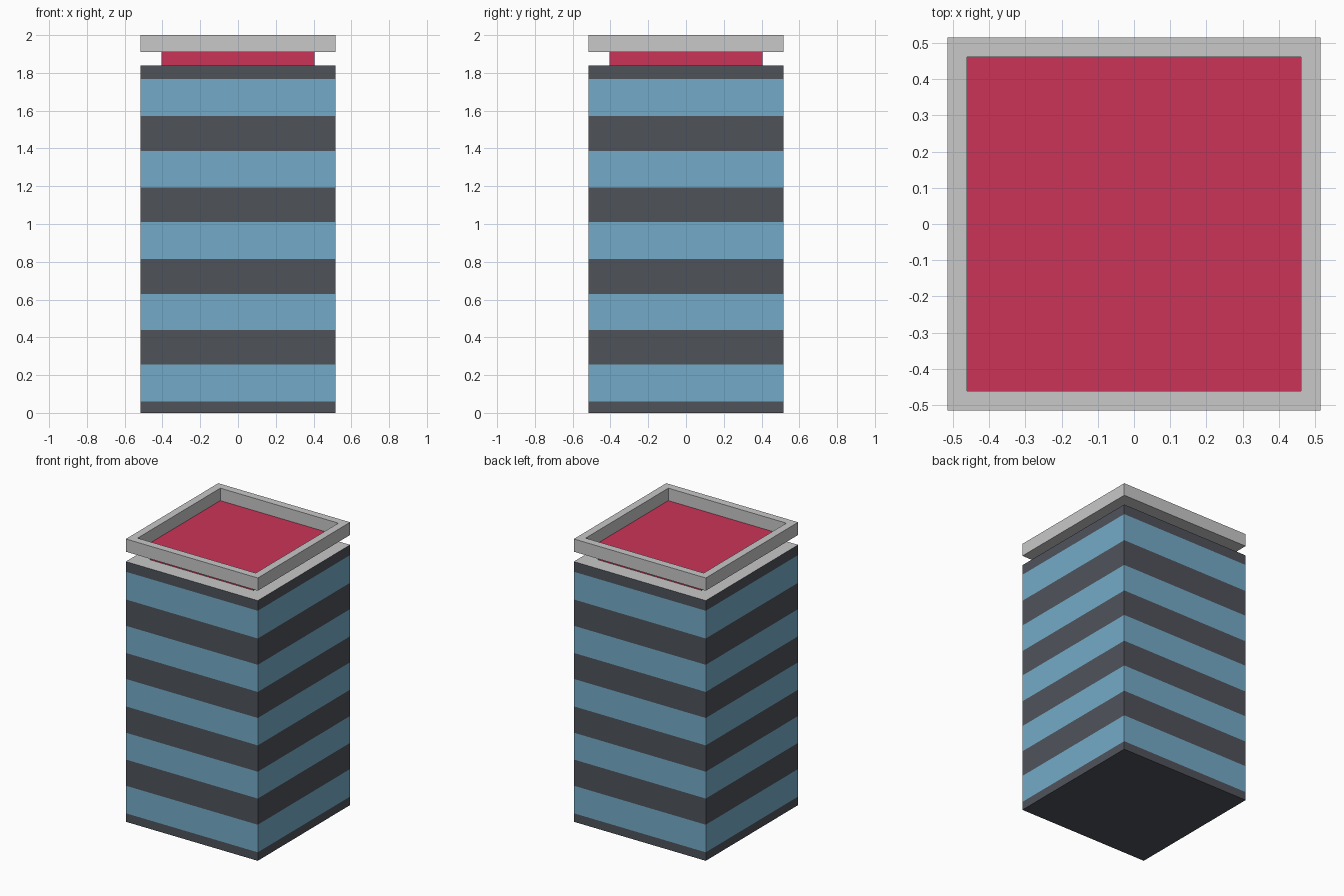
import bpy, bmesh

if "Cube" in bpy.data.objects:
    bpy.data.objects.remove(bpy.data.objects["Cube"])


def material(name, rgb):
    """Flat colour from 8-bit sRGB, stored as linear."""
    lin = [(c / 255 / 12.92) if c < 11 else ((c / 255 + 0.055) / 1.055) ** 2.4 for c in rgb]
    m = bpy.data.materials.new(name)
    m.diffuse_color = (*lin, 1)
    m.use_nodes = True
    m.node_tree.nodes["Principled BSDF"].inputs["Base Color"].default_value = m.diffuse_color
    return m


DARK = material("dark_grey", (79, 83, 90))
GLASS = material("window_blue", (116, 171, 200))
LIGHT = material("light_grey", (200, 200, 200))
RED = material("crimson", (202, 52, 88))


def square_loft(name, sections, mats, side_rule, bottom, top):
    """Stack square sections (half width, z); colour each step by a rule."""
    bm = bmesh.new()
    rings = [[bm.verts.new((sx * h, sy * h, z))
              for sx, sy in ((-1, -1), (1, -1), (1, 1), (-1, 1))] for h, z in sections]
    bm.faces.new(rings[0][::-1]).material_index = bottom
    for i, (a, b) in enumerate(zip(rings, rings[1:])):
        for k in range(4):
            n = (k + 1) % 4
            bm.faces.new((a[k], a[n], b[n], b[k])).material_index = side_rule(i)
    bm.faces.new(rings[-1]).material_index = top
    me = bpy.data.meshes.new(name)
    bm.to_mesh(me)
    bm.free()
    for m in mats:
        me.materials.append(m)
    ob = bpy.data.objects.new(name, me)
    bpy.context.collection.objects.link(ob)
    return ob


W = 0.516

# Tower body: alternating wall and window bands, light flat roof
levels = [0, 0.06, 0.255, 0.44, 0.63, 0.816, 1.01, 1.194, 1.386, 1.572, 1.768, 1.84]
square_loft("tower_body", [(W, z) for z in levels], [DARK, GLASS, LIGHT],
            lambda i: i % 2, 0, 2)

# Recessed neck under the roof tray
square_loft("roof_neck", [(0.405, 1.84), (0.405, 1.91)], [RED], lambda i: 0, 0, 0)

# Roof tray: light parapet with a crimson floor
square_loft("roof_parapet", [(W, 1.91), (W, 2.0), (0.462, 2.0), (0.462, 1.912)],
            [LIGHT, RED], lambda i: 0, 0, 1)
